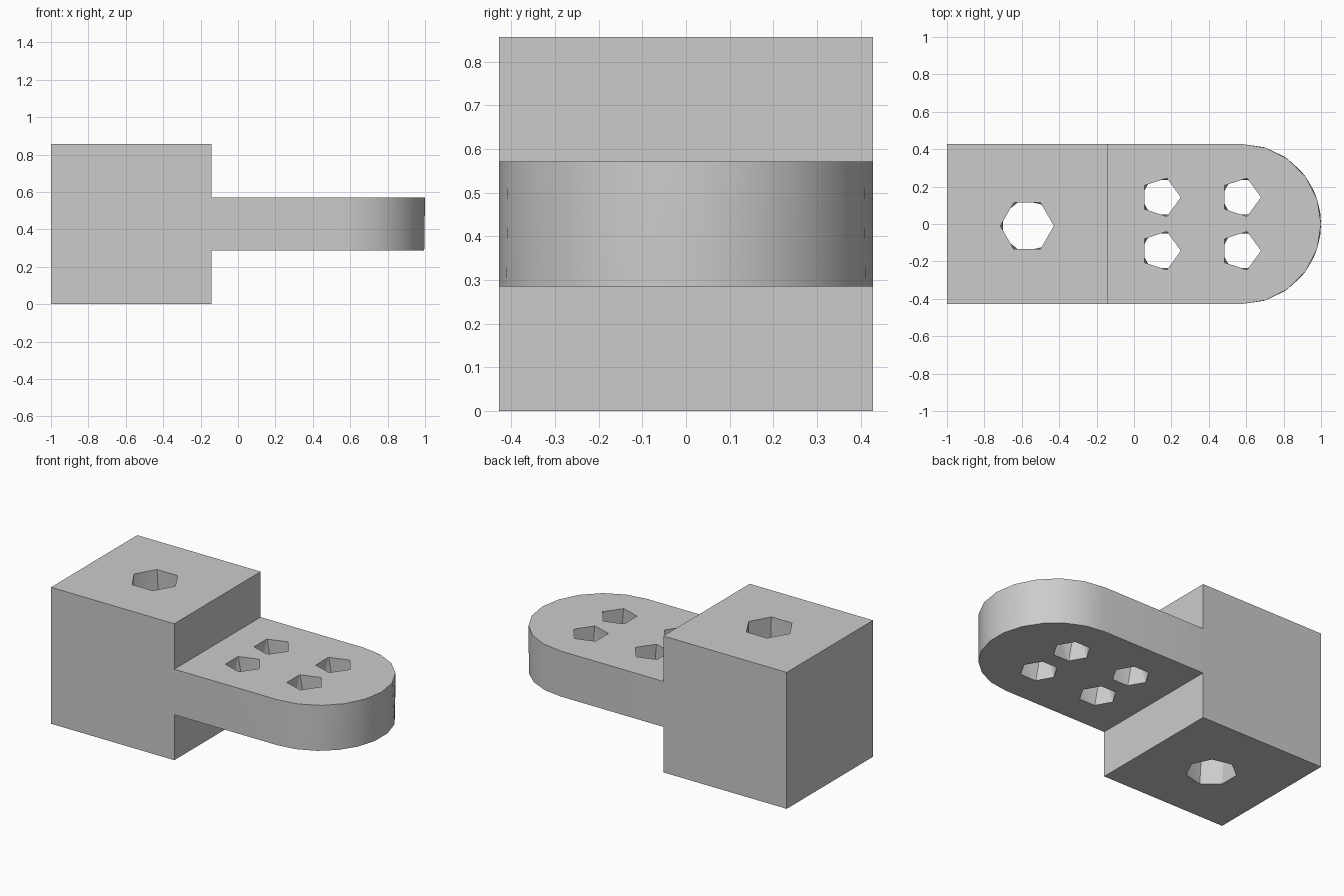
import bpy, bmesh, math

cube = bpy.data.objects.get("Cube")
if cube:
    bpy.data.objects.remove(cube, do_unlink=True)

U = 1 / 7            # design unit
HALF = 3 * U         # half width of the block and the tab

grey = bpy.data.materials.new("plain_grey")
grey.use_nodes = True
colour = (0.6, 0.6, 0.6, 1)
grey.diffuse_color = colour
grey.node_tree.nodes["Principled BSDF"].inputs["Base Color"].default_value = colour


def ring(x, y, z, radius, sides):
    """Regular polygon with one corner towards +x."""
    step = math.tau / sides
    return [(x + radius * math.cos(i * step), y + radius * math.sin(i * step), z)
            for i in range(sides)]


def tab_outline(z, segments):
    """Straight tab with a half-round end."""
    pts = [(-2 * U, -HALF, z), (-2 * U, HALF, z)]
    for i in range(segments + 1):
        a = math.pi * (i / segments - 0.5)
        pts.append((4 * U + HALF * math.cos(a), HALF * math.sin(a), z))
    return pts


def hull(name, points):
    """Convex solid around the given points."""
    bm = bmesh.new()
    for p in points:
        bm.verts.new(p)
    bmesh.ops.convex_hull(bm, input=bm.verts)
    bmesh.ops.dissolve_limit(bm, angle_limit=0.001, verts=bm.verts, edges=bm.edges)
    bmesh.ops.recalc_face_normals(bm, faces=bm.faces)
    mesh = bpy.data.meshes.new(name)
    bm.to_mesh(mesh)
    bm.free()
    mesh.materials.append(grey)
    obj = bpy.data.objects.new(name, mesh)
    bpy.context.collection.objects.link(obj)
    return obj


def combine(target, other, operation):
    """Apply a boolean and remove the helper."""
    bpy.context.view_layer.objects.active = target
    mod = target.modifiers.new("boolean", 'BOOLEAN')
    mod.operation = operation
    mod.solver = 'EXACT'
    mod.object = other
    bpy.ops.object.modifier_apply(modifier=mod.name)
    bpy.data.objects.remove(other, do_unlink=True)


def drill(target, x, y, low, high, radius, sides):
    """Faceted hole with one more side at the bottom than at the top."""
    cutter = hull("hole_cutter", ring(x, y, high + 0.01, radius, sides)
                  + ring(x, y, low - 0.01, radius, sides + 1))
    cutter.hide_render = True
    combine(target, cutter, 'DIFFERENCE')


# Square block joined to the rounded tab
bracket = hull("block_with_rounded_tab",
               [(x, y, z) for x in (-1, -U) for y in (-HALF, HALF) for z in (0, 6 * U)])
combine(bracket, hull("tab", tab_outline(4 * U, 10) + tab_outline(2 * U, 11)), 'UNION')

# Large hole through the block, four small ones through the tab
drill(bracket, -4 * U, -0.01, 0, 6 * U, U, 6)
for x in (U, 4 * U):
    for y in (-U, U):
        drill(bracket, x, y, 2 * U, 4 * U, 0.75 * U, 5)

# Smooth rounded end, sharp corners
bpy.ops.object.select_all(action='DESELECT')
bracket.select_set(True)
bpy.context.view_layer.objects.active = bracket
bpy.ops.object.shade_smooth_by_angle(angle=math.radians(30))
